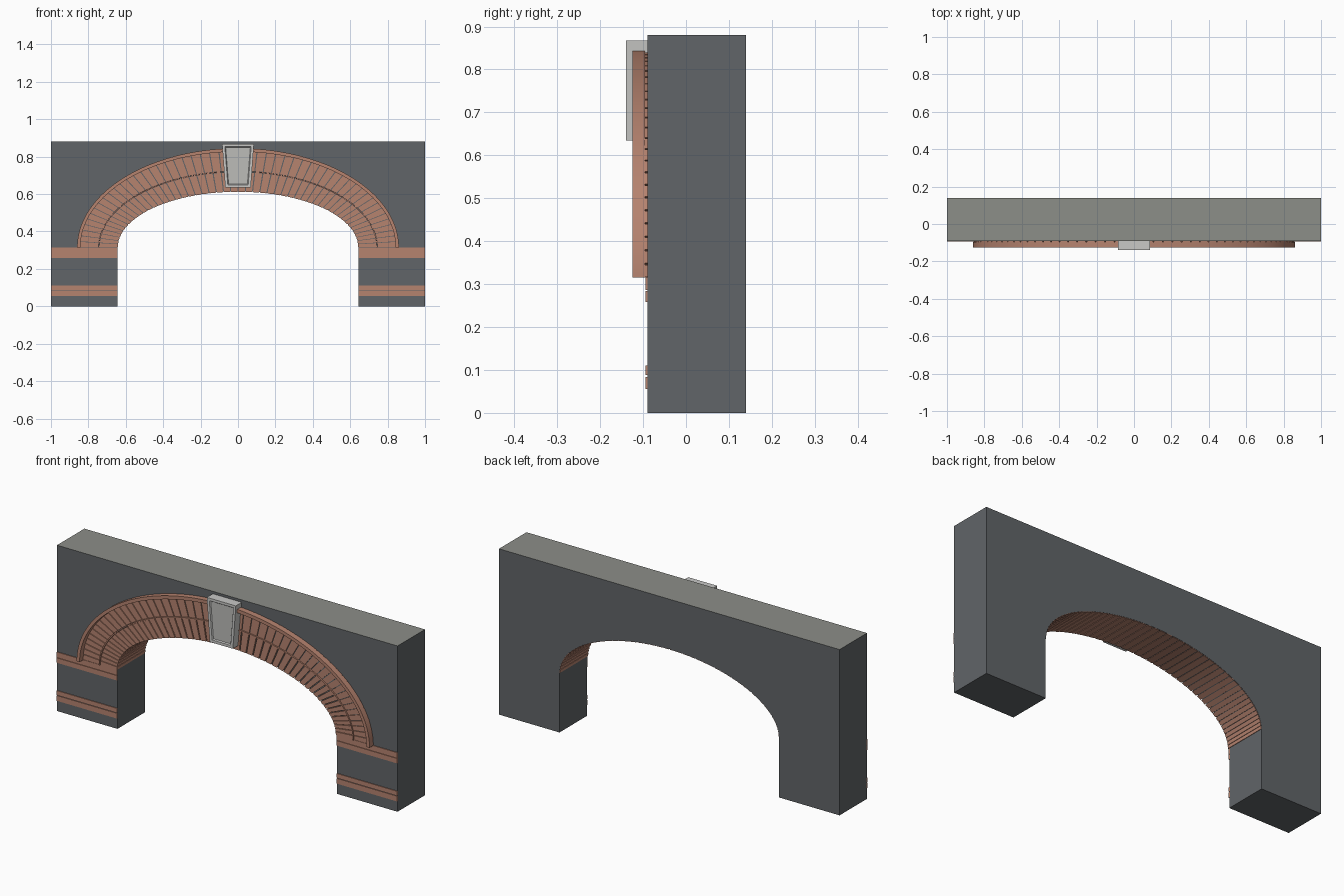
import bpy
import bmesh
from math import sin, cos, pi

cube = bpy.data.objects.get("Cube")
if cube:
    bpy.data.objects.remove(cube, do_unlink=True)


def material(name, rgb):
    m = bpy.data.materials.new(name)
    m.use_nodes = True
    linear = [((c / 255 + 0.055) / 1.055) ** 2.4 for c in rgb] + [1]
    m.diffuse_color = linear
    m.node_tree.nodes["Principled BSDF"].inputs["Base Color"].default_value = linear
    return m


SLATE = material("slate wall", (97, 101, 104))
COPING = material("grey coping", (140, 142, 136))
BRICK = material("brick", (182, 131, 111))
STONE = material("pale stone", (200, 200, 198))
PANEL = material("panel stone", (188, 188, 185))

FRONT, BACK = -0.09, 0.14
SPRING = 0.315
COUNT = 52


def arch(t, angle):
    """Point on the arch: t runs from the opening (0) to the outer edge (1)."""
    return ((0.645 + 0.215 * t) * cos(angle), SPRING + (0.30 + 0.23 * t) * sin(angle))


def sweep(t, start=0.0, end=pi, steps=104):
    return [arch(t, start + (end - start) * i / steps) for i in range(steps + 1)]


def add_prism(bm, outline, y0, y1):
    """Extrude an x-z outline from y0 (front) to y1 (back); returns the front face."""
    front = bm.faces.new([bm.verts.new((x, y0, z)) for x, z in outline])
    back = [bm.verts.new((x, y1, z)) for x, z in outline]
    fv = list(front.verts)
    n = len(fv)
    for i in range(n):
        j = (i + 1) % n
        bm.faces.new((fv[i], back[i], back[j], fv[j]))
    bm.faces.new(back[::-1])
    return front


def finish(bm, name, *mats, smooth=False):
    bmesh.ops.recalc_face_normals(bm, faces=bm.faces[:])
    mesh = bpy.data.meshes.new(name)
    bm.to_mesh(mesh)
    bm.free()
    for m in mats:
        mesh.materials.append(m)
    ob = bpy.data.objects.new(name, mesh)
    bpy.context.collection.objects.link(ob)
    if smooth:
        bpy.ops.object.select_all(action="DESELECT")
        ob.select_set(True)
        bpy.context.view_layer.objects.active = ob
        bpy.ops.object.shade_smooth_by_angle()
    return ob


# Wall with the arched opening, lighter on its top face
bm = bmesh.new()
outline = [(0.645, 0)] + sweep(0) + [(-0.645, 0), (-1, 0), (-1, 0.88), (1, 0.88), (1, 0)]
add_prism(bm, outline, FRONT, BACK)
bm.normal_update()
for f in bm.faces:
    if all(v.co.z > 0.87 for v in f.verts):
        f.material_index = 1
finish(bm, "wall", SLATE, COPING, smooth=True)


# Rings of wedge bricks with open joints
def brick_ring(name, t0, t1, y0, y1, joint):
    bm = bmesh.new()
    pitch = pi / COUNT
    for i in range(COUNT):
        a = (i + joint / 2) * pitch
        b = (i + 1 - joint / 2) * pitch
        add_prism(bm, [arch(t0, a), arch(t1, a), arch(t1, b), arch(t0, b)], y0, y1)
    finish(bm, name, BRICK)


brick_ring("inner_bricks", -0.012, 0.44, -0.097, BACK - 0.001, 0.14)
brick_ring("outer_bricks", 0.48, 0.99, -0.095, FRONT + 0.01, 0.12)


# Continuous raised mouldings along the arch
def moulding(name, t0, t1, y0, y1):
    bm = bmesh.new()
    add_prism(bm, sweep(t0) + sweep(t1)[::-1], y0, y1)
    finish(bm, name, BRICK, smooth=True)


moulding("middle_fillet", 0.445, 0.475, -0.101, FRONT + 0.01)
moulding("outer_rim", 0.92, 1.0, -0.125, -0.095)

# Paired string courses on both piers
for side, sign in (("left", 1), ("right", -1)):
    for label, z0, z1 in (("lower_bottom", 0.056, 0.084), ("lower_top", 0.088, 0.11),
                          ("upper_bottom", 0.258, 0.284), ("upper_top", 0.286, SPRING)):
        bm = bmesh.new()
        x0, x1 = sign * 0.645, sign * 1.0
        add_prism(bm, [(x0, z0), (x1, z0), (x1, z1), (x0, z1)], -0.094, FRONT + 0.005)
        finish(bm, f"{side}_{label}_course", BRICK)

# Tapered keystone with a sunken panel
bm = bmesh.new()
face = add_prism(bm, [(-0.068, 0.635), (0.068, 0.635), (0.085, 0.867), (-0.085, 0.867)],
                 -0.14, FRONT + 0.005)
bmesh.ops.recalc_face_normals(bm, faces=bm.faces[:])
bmesh.ops.inset_region(bm, faces=[face], thickness=0.02)
bmesh.ops.inset_region(bm, faces=[face], thickness=0.006, depth=-0.006)
face.material_index = 1
finish(bm, "keystone", STONE, PANEL)
